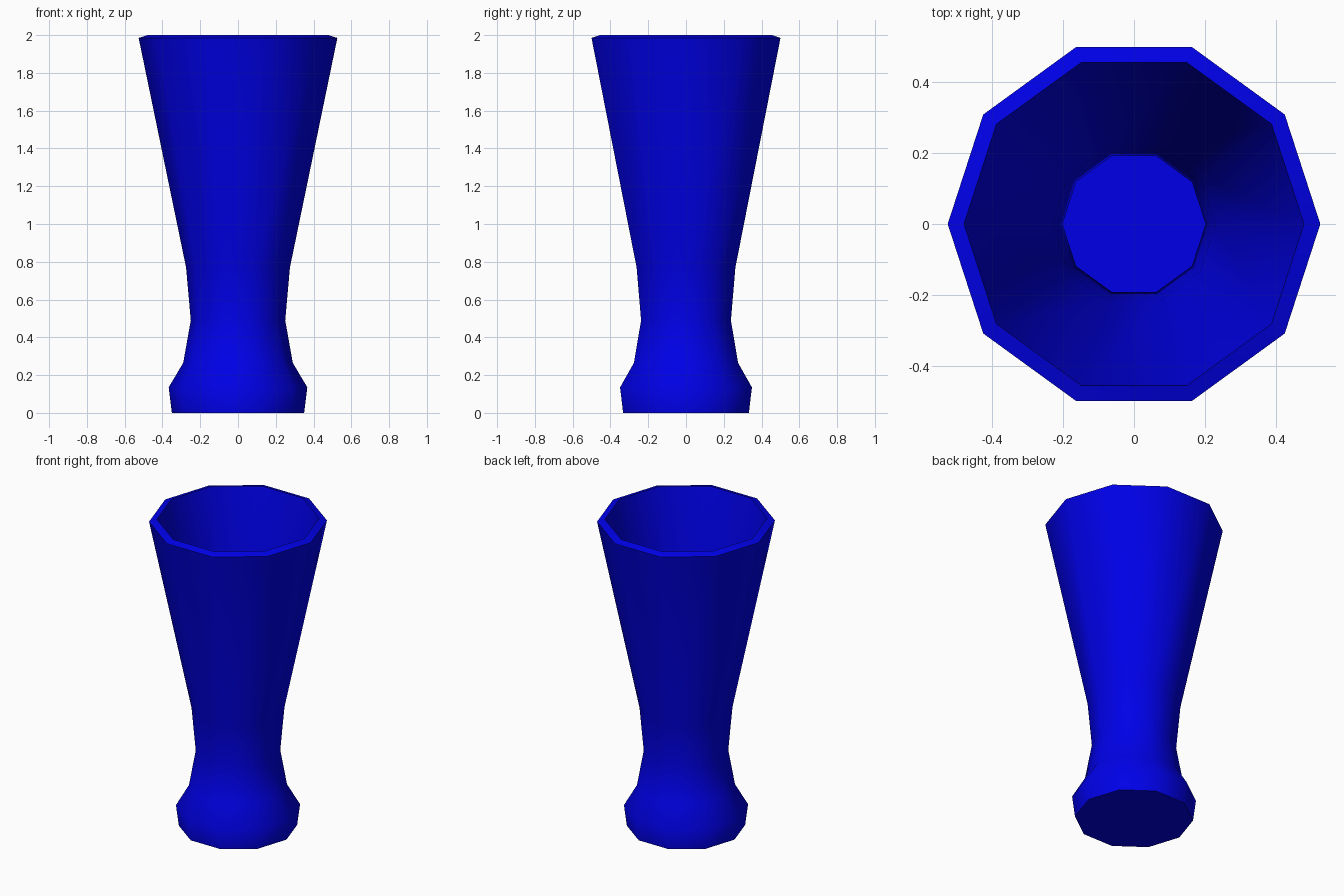
import bpy, bmesh, math

if "Cube" in bpy.data.objects:
    bpy.data.objects.remove(bpy.data.objects["Cube"])

SIDES = 10

# Outside from foot to rim, then inside down to the floor (radius, height)
PROFILE = [(0.35, 0.0), (0.367, 0.135), (0.29, 0.265), (0.25, 0.49),
           (0.275, 0.77), (0.526, 1.985), (0.48, 2.0),
           (0.23, 0.78), (0.202, 0.49), (0.244, 0.255), (0.31, 0.14), (0.305, 0.05)]

# Tall ten-sided glass, open at the top
bm = bmesh.new()
rings = []
for r, z in PROFILE:
    rings.append([bm.verts.new((r * math.cos(2 * math.pi * i / SIDES),
                                r * math.sin(2 * math.pi * i / SIDES), z))
                  for i in range(SIDES)])
for a, b in zip(rings, rings[1:]):
    for i in range(SIDES):
        j = (i + 1) % SIDES
        bm.faces.new((a[i], a[j], b[j], b[i]))
bm.faces.new(rings[0][::-1])   # underside
bm.faces.new(rings[-1])        # inner floor
bmesh.ops.recalc_face_normals(bm, faces=bm.faces)
mesh = bpy.data.meshes.new("glass")
bm.to_mesh(mesh)
bm.free()
glass = bpy.data.objects.new("glass", mesh)
bpy.context.collection.objects.link(glass)

# Soft sides, crisp foot and rim
bpy.context.view_layer.objects.active = glass
glass.select_set(True)
bpy.ops.object.shade_smooth_by_angle(angle=math.radians(40))

blue = bpy.data.materials.new("blue")
blue.diffuse_color = (0.0, 0.0, 0.8, 1)
blue.use_nodes = True
blue.node_tree.nodes["Principled BSDF"].inputs["Base Color"].default_value = blue.diffuse_color
mesh.materials.append(blue)
